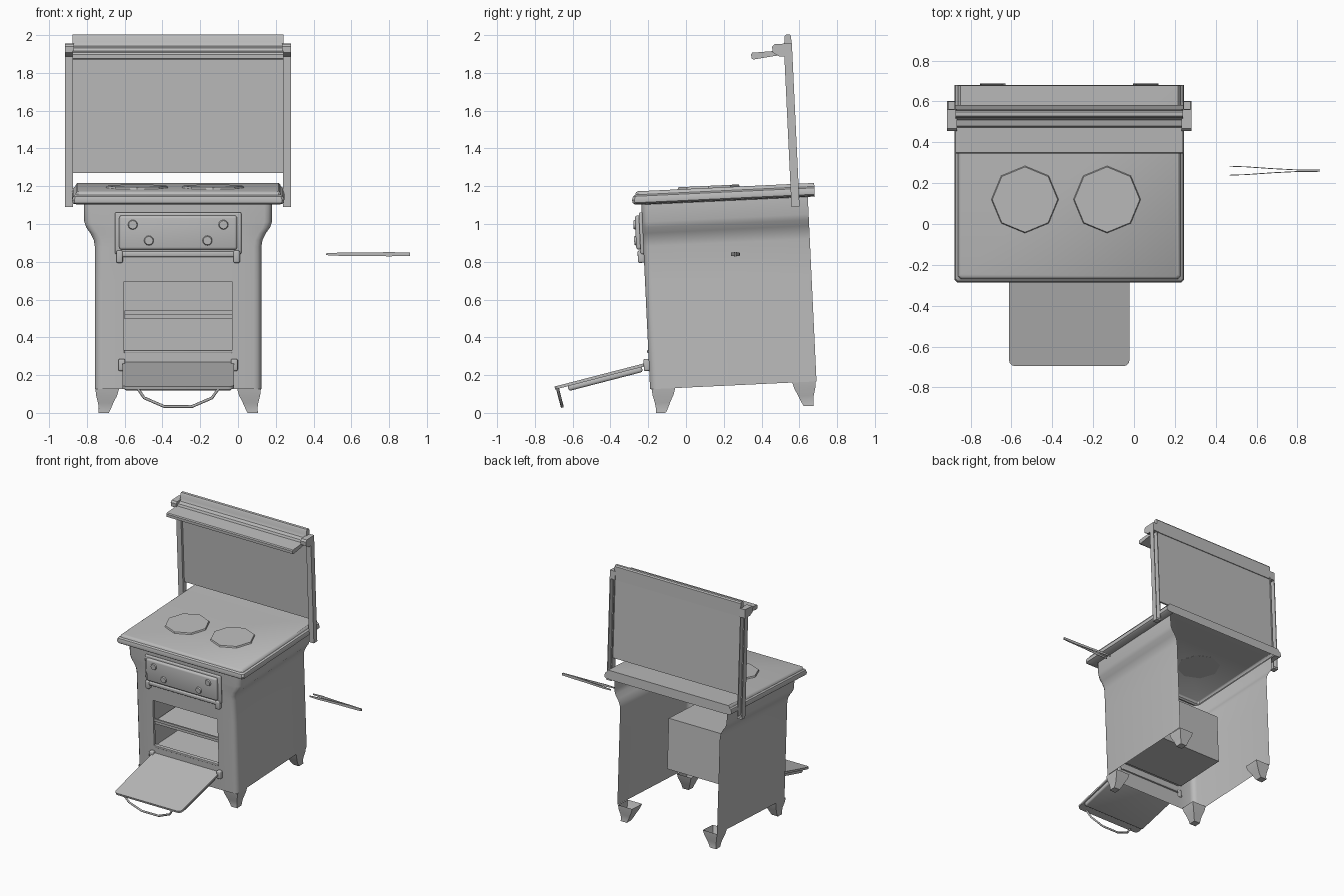
import bpy, bmesh, math
from mathutils import Matrix, Vector

if "Cube" in bpy.data.objects:
    bpy.data.objects.remove(bpy.data.objects["Cube"])

GREY = (0.5, 0.5, 0.5, 1)
mat = bpy.data.materials.new("plain grey enamel")
mat.use_nodes = True
mat.diffuse_color = GREY
mat.node_tree.nodes["Principled BSDF"].inputs["Base Color"].default_value = GREY

# The whole stove leans back slightly and stands left of the centre
STOVE = Matrix.Translation((-0.317, 0, 0)) @ Matrix.Rotation(math.radians(2.7), 4, 'X')
DOOR = STOVE @ Matrix.Translation((0, -0.177, 0.279)) @ Matrix.Rotation(math.radians(11.8), 4, 'X')


def finish(name, bm, frame=STOVE, fix=True):
    if fix:
        bmesh.ops.recalc_face_normals(bm, faces=bm.faces)
    mesh = bpy.data.meshes.new(name)
    bm.to_mesh(mesh)
    bm.free()
    mesh.materials.append(mat)
    ob = bpy.data.objects.new(name, mesh)
    bpy.context.collection.objects.link(ob)
    ob.matrix_world = frame
    bpy.ops.object.select_all(action='DESELECT')
    ob.select_set(True)
    bpy.context.view_layer.objects.active = ob
    bpy.ops.object.shade_smooth_by_angle(angle=math.radians(35))
    return ob


def box(name, lo, hi, bevel=0, frame=STOVE, axis=None):
    """Box between two corners; bevels all edges or only those along an axis."""
    lo, hi = Vector(lo), Vector(hi)
    bm = bmesh.new()
    bmesh.ops.create_cube(bm, size=1)
    for v in bm.verts:
        v.co = Vector([(lo[i] + hi[i]) / 2 + v.co[i] * (hi[i] - lo[i]) for i in range(3)])
    if bevel:
        edges = [e for e in bm.edges if axis is None
                 or abs((e.verts[0].co - e.verts[1].co)[axis]) > 1e-4]
        bmesh.ops.bevel(bm, geom=edges, offset=bevel, segments=3, profile=0.5, affect='EDGES')
    return finish(name, bm, frame)


def prism(name, points, start, end, place):
    """Extrude a closed outline from start to end; place maps (a, b, t) to x, y, z."""
    bm = bmesh.new()
    rows = [[bm.verts.new(place(a, b, t)) for a, b in points] for t in (start, end)]
    n = len(points)
    for i in range(n):
        bm.faces.new((rows[0][i], rows[0][(i + 1) % n], rows[1][(i + 1) % n], rows[1][i]))
    bm.faces.new(rows[0])
    bm.faces.new(rows[1])
    return finish(name, bm)


def loft(name, rings, closed=True, cap_first=False, cap_last=False, skip=None):
    """Bridge rows of points; skip drops faces by their centre."""
    bm = bmesh.new()
    rows = [[bm.verts.new(p) for p in r] for r in rings]
    n = len(rows[0])
    for r0, r1 in zip(rows, rows[1:]):
        for i in range(n if closed else n - 1):
            quad = (r0[i], r0[(i + 1) % n], r1[(i + 1) % n], r1[i])
            if not (skip and skip(sum((v.co for v in quad), Vector()) / 4)):
                bm.faces.new(quad)
    if cap_first:
        bm.faces.new(rows[0])
    if cap_last:
        bm.faces.new(rows[-1])
    return finish(name, bm)


def tube(name, points, radius, frame, cyclic=False):
    curve = bpy.data.curves.new(name, 'CURVE')
    curve.dimensions = '3D'
    curve.bevel_depth = radius
    curve.bevel_resolution = 1
    curve.use_fill_caps = True
    spline = curve.splines.new('POLY')
    spline.points.add(len(points) - 1)
    for p, co in zip(spline.points, points):
        p.co = (*co, 1)
    curve.materials.append(mat)
    ob = bpy.data.objects.new(name, curve)
    bpy.context.collection.objects.link(ob)
    ob.matrix_world = frame
    return ob


# Body: U-shaped sheet, open behind, flared near the top, with the oven opening
FRONT, BACK, OPEN_X, OPEN_LO, OPEN_HI = -0.184, 0.698, 0.286, 0.33, 0.705


def body_row(half, z):
    r = 0.04
    arc = [math.radians(a) for a in (0, 30, 60, 90)]
    side = [(half, BACK)] + [(half - r + r * math.cos(a), FRONT + r - r * math.sin(a)) for a in arc]
    side.append((OPEN_X, FRONT))
    return [(x, y, z) for x, y in side] + [(-x, y, z) for x, y in reversed(side)]


levels = [(0.441, 0.134), (0.441, OPEN_LO), (0.441, OPEN_HI), (0.441, 0.89), (0.447, 0.925),
          (0.465, 0.96), (0.487, 0.99), (0.497, 1.02), (0.498, 1.115)]
loft("body", [body_row(h, z) for h, z in levels], closed=False,
     skip=lambda c: abs(c.x) < OPEN_X - 0.01 and c.y < FRONT + 0.01 and OPEN_LO < c.z < OPEN_HI)

# Oven: box open at the front, with a rack and a sill
def oven_ring(y, grow=0.0):
    w, lo, hi = OPEN_X + grow, OPEN_LO - grow, OPEN_HI + grow
    return [(-w, y, lo), (w, y, lo), (w, y, hi), (-w, y, hi)]


loft("oven_box", [oven_ring(FRONT), oven_ring(FRONT + 0.02), oven_ring(FRONT + 0.02, 0.012),
                  oven_ring(0.28, 0.012)], cap_last=True)
box("oven_rack", (-0.285, -0.165, 0.505), (0.285, 0.27, 0.53))
box("rack_front_bar", (-0.285, -0.175, 0.53), (0.285, -0.163, 0.55))
box("oven_sill", (-0.286, -0.19, 0.325), (0.286, -0.16, 0.342), 0.004)

# Counter: rounded lip running round the front and sides, flat at the back
def counter_ring(inset, z):
    w, y0, y1 = 0.562 - inset, -0.232 + inset, 0.735
    c = 0.012
    return [(-w, y1, z), (-w, y0 + c, z), (-w + c, y0, z), (w - c, y0, z), (w, y0 + c, z), (w, y1, z)]


loft("counter", [counter_ring(i, z) for i, z in
                 [(0.062, 1.112), (0.012, 1.116), (0.002, 1.124), (0, 1.14), (0.006, 1.158),
                  (0.018, 1.166), (0.022, 1.178), (0.03, 1.184)]], cap_last=True)

# Eight-sided burner plates
for side, x in (("right", -0.217), ("left", 0.185)):
    bm = bmesh.new()
    bmesh.ops.create_cone(bm, cap_ends=True, segments=8, radius1=0.165, radius2=0.16, depth=0.012,
                          matrix=Matrix.Translation((x, 0.176, 1.189)))
    finish(side + "_burner", bm)

# Tapered feet, hollow from above
for sx, end in ((-1, "front_right"), (1, "front_left"), (-1, "back_right"), (1, "back_left")):
    y0, sy = (FRONT + 0.008, 1) if end.startswith("front") else (BACK - 0.004, -1)
    rings = []
    for z, a, b in [(0.134, 0, 0.125), (0.1, 0.004, 0.115), (0.06, 0.014, 0.095),
                    (0.03, 0.018, 0.082), (0.006, 0.016, 0.07)]:
        rings.append([(sx * (0.438 - u), y0 + sy * v, z) for u, v in ((a, a), (b, a), (b, b), (a, b))])
    loft(end + "_leg", rings, cap_last=True)

# Control panel with knobs, lower rail and end lugs
box("control_frame", (-0.335, -0.2, 0.85), (0.335, -0.18, 1.072), 0.009)
box("control_face", (-0.312, -0.222, 0.875), (0.312, -0.19, 1.056), 0.014)
box("control_rail", (-0.31, -0.212, 0.836), (0.31, -0.18, 0.866), 0.008)
for s, side in ((-1, "right"), (1, "left")):
    box(side + "_control_lug", (s * 0.31 - 0.017, -0.216, 0.805), (s * 0.31 + 0.017, -0.18, 0.87), 0.008)
    for x, z, row in ((0.24, 1.008, "upper"), (0.155, 0.924, "lower")):
        bm = bmesh.new()
        place = Matrix.Translation((s * x, -0.224, z)) @ Matrix.Rotation(math.pi / 2, 4, 'X')
        bmesh.ops.create_cone(bm, cap_ends=True, segments=12, radius1=0.028, radius2=0.022,
                              depth=0.014, matrix=place)
        finish(f"{side}_{row}_knob", bm)
    box(side + "_door_hinge", (s * 0.298 - 0.018, -0.212, 0.232), (s * 0.298 + 0.018, -0.176, 0.295), 0.008)

# Open oven door with raised outer panel and bail handle
box("door_plate", (-0.295, -0.523, -0.016), (0.295, 0, 0), 0.03, DOOR, axis=2)
box("door_panel", (-0.285, -0.455, -0.042), (0.285, -0.05, -0.01), 0.012, DOOR)
half = [(0.215, -0.012), (0.18, -0.065), (0.075, -0.112)]
bail = [(-x, -0.51, z) for x, z in half] + [(x, -0.51, z) for x, z in reversed(half)]
tube("door_handle", bail, 0.008, DOOR)

# Splashback sheet, folded at its lower edge, and the moulded warming shelf
box("splashback", (-0.558, 0.628, 1.243), (0.558, 0.642, 1.9))
shelf = [(0.648, 1.86), (0.65, 1.965), (0.643, 1.975), (0.622, 1.975), (0.614, 1.965),
         (0.612, 1.935), (0.6, 1.915), (0.57, 1.908), (0.562, 1.892), (0.44, 1.888),
         (0.434, 1.88), (0.434, 1.858), (0.445, 1.852), (0.565, 1.866), (0.6, 1.868), (0.62, 1.86)]
prism("warming_shelf", shelf, -0.558, 0.558, lambda y, z, x: (x, y, z))

# Channel-section uprights with top brackets and closed feet
for s, side in ((-1, "right"), (1, "left")):
    channel = [(0.598, 0.652), (0.598, 0.609), (0.556, 0.609), (0.556, 0.652),
               (0.562, 0.652), (0.562, 0.615), (0.592, 0.615), (0.592, 0.652)]
    prism(side + "_upright", channel, 1.063, 1.92, lambda x, y, z: (s * x, y, z))
    box(side + "_upright_foot", (s * 0.577 - 0.021, 0.609, 1.063), (s * 0.577 + 0.021, 0.652, 1.08))
    profile = [(0.652, 1.86), (0.652, 1.928), (0.56, 1.928), (0.547, 1.915), (0.547, 1.885), (0.585, 1.86)]
    prism(side + "_shelf_bracket", profile, 0.55, 0.598, lambda y, z, x: (s * x, y, z))

# Loose pair of tongs beside the stove
for s, side in ((-1, "front"), (1, "back")):
    strip = [(0.467, 0.022, 0.005), (0.55, 0.019, 0.009), (0.68, 0.01, 0.009), (0.8, 0.004, 0.011), (0.91, 0.003, 0.009)]
    rings = [[(x, 0.261 + s * (d + t), 0.84 + h * k) for t, k in ((-0.002, -1), (0.002, -1), (0.002, 1), (-0.002, 1))]
             for x, d, h in strip]
    arm = loft(side + "_tong_arm", rings, cap_first=True, cap_last=True)
    arm.matrix_world = Matrix.Identity(4)
